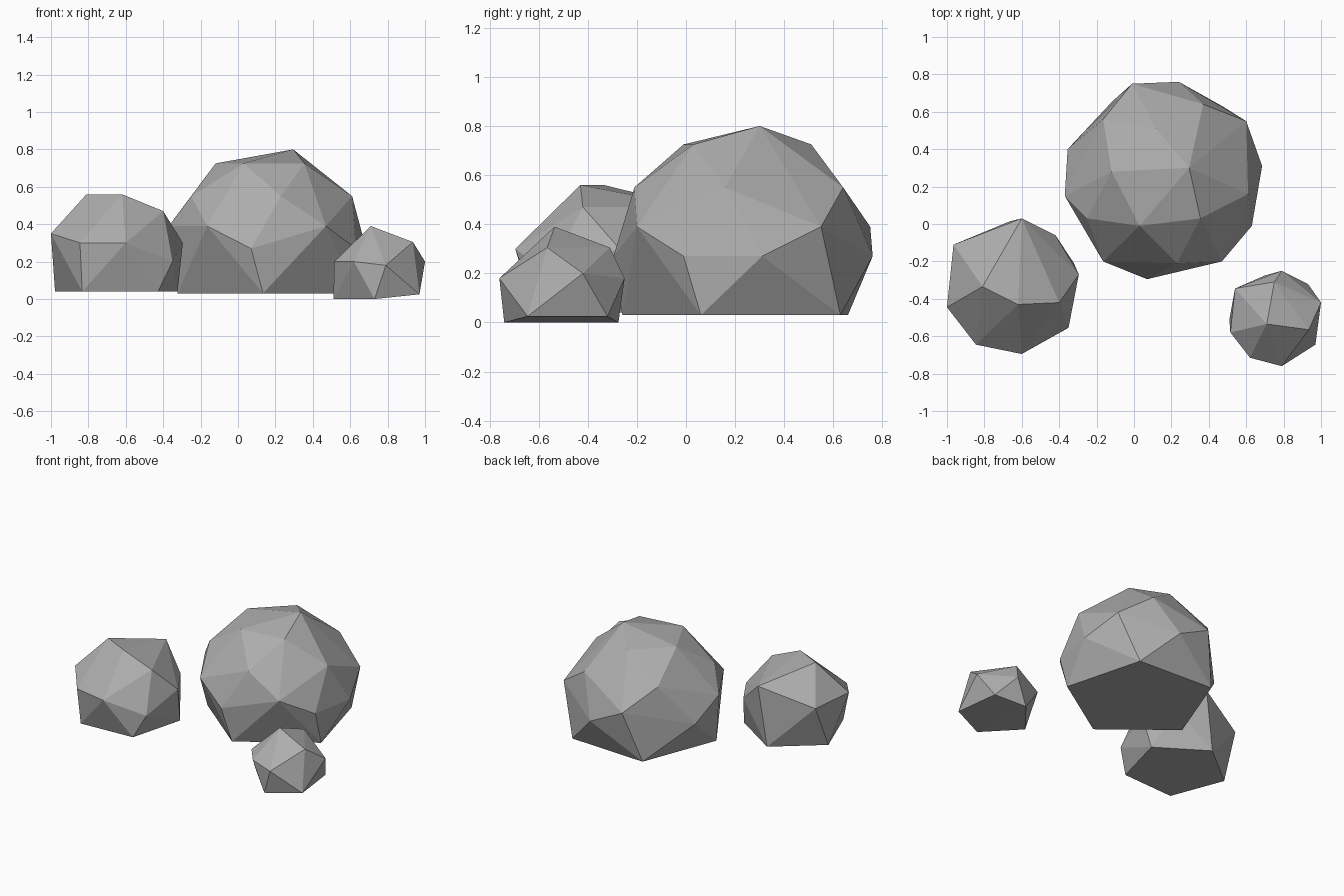
import bpy
import bmesh
from math import cos, sin, radians

default_cube = bpy.data.objects.get("Cube")
if default_cube:
    bpy.data.objects.remove(default_cube, do_unlink=True)

# Single stone colour shared by all boulders
STONE = (0.42, 0.42, 0.42, 1.0)
stone = bpy.data.materials.new("stone_grey")
stone.use_nodes = True
stone.diffuse_color = STONE
shader = next(n for n in stone.node_tree.nodes if n.type == "BSDF_PRINCIPLED")
shader.inputs["Base Color"].default_value = STONE
shader.inputs["Roughness"].default_value = 0.9


def level(height, *corners):
    """Corners that share one height."""
    return [(x, y, height) for x, y in corners]


def pentagon(height, centre, radius, start):
    """Regular five-sided foot of a boulder."""
    angles = [radians(start + 72 * i) for i in range(5)]
    return [(centre[0] + radius * cos(a), centre[1] + radius * sin(a), height)
            for a in angles]


def boulder(name, corners):
    """Wrap the corner points in a flat-shaded faceted stone."""
    bm = bmesh.new()
    for corner in corners:
        bm.verts.new(corner)
    bmesh.ops.convex_hull(bm, input=list(bm.verts))
    # Drop any point swallowed by the hull
    loose = [v for v in bm.verts if not v.link_faces]
    bmesh.ops.delete(bm, geom=loose, context="VERTS")
    bmesh.ops.recalc_face_normals(bm, faces=list(bm.faces))
    # Merge the triangles of the flat underside
    bmesh.ops.dissolve_limit(bm, angle_limit=radians(1),
                             verts=list(bm.verts), edges=list(bm.edges))
    mesh = bpy.data.meshes.new(name)
    bm.to_mesh(mesh)
    bm.free()
    mesh.materials.append(stone)
    for face in mesh.polygons:
        face.use_smooth = False
    rock = bpy.data.objects.new(name, mesh)
    bpy.context.collection.objects.link(rock)
    return rock


# Large boulder: peak, crown, shoulder, uneven waist, flat foot
boulder("large_boulder", [
    *level(0.8, (0.295, 0.3)),
    *level(0.725, (-0.12, 0.28), (0.03, -0.01), (0.355, 0.03), (0.12, 0.51)),
    *level(0.55, (0.61, 0.16), (0.23, -0.21), (-0.25, 0.03),
           (-0.165, 0.56), (0.37, 0.64)),
    *level(0.39, (-0.165, -0.2), (0.47, -0.2), (0.6, 0.55),
           (-0.01, 0.75), (-0.37, 0.15)),
    *level(0.27, (0.07, -0.295), (0.63, -0.01), (0.685, 0.31),
           (0.24, 0.76), (-0.355, 0.4)),
    *pentagon(0.03, (0.16, 0.24), 0.5, 51),
])

# Medium boulder: broad sloping top over a faceted waist
boulder("medium_boulder", [
    *level(0.56, (-0.81, -0.335), (-0.62, -0.43)),
    *level(0.47, (-0.4, -0.42), (-0.6, 0.03)),
    *level(0.35, (-1, -0.445), (-0.965, -0.11)),
    *level(0.3, (-0.845, -0.645), (-0.6, -0.695), (-0.295, -0.27),
           (-0.42, -0.06), (-0.78, -0.04)),
    *level(0.2, (-0.35, -0.555)),
    *pentagon(0.04, (-0.645, -0.33), 0.345, 21),
])

# Small boulder: pointed top and a slightly tilted foot
boulder("small_boulder", [
    *level(0.39, (0.71, -0.535)),
    *level(0.305, (0.935, -0.565), (0.75, -0.31)),
    *level(0.2, (1, -0.42), (0.62, -0.715), (0.515, -0.58), (0.54, -0.345)),
    *level(0.18, (0.79, -0.76), (0.79, -0.25)),
    *level(0.025, (0.97, -0.645), (0.93, -0.32)),
    *level(0, (0.73, -0.74), (0.51, -0.51), (0.7, -0.275)),
])
